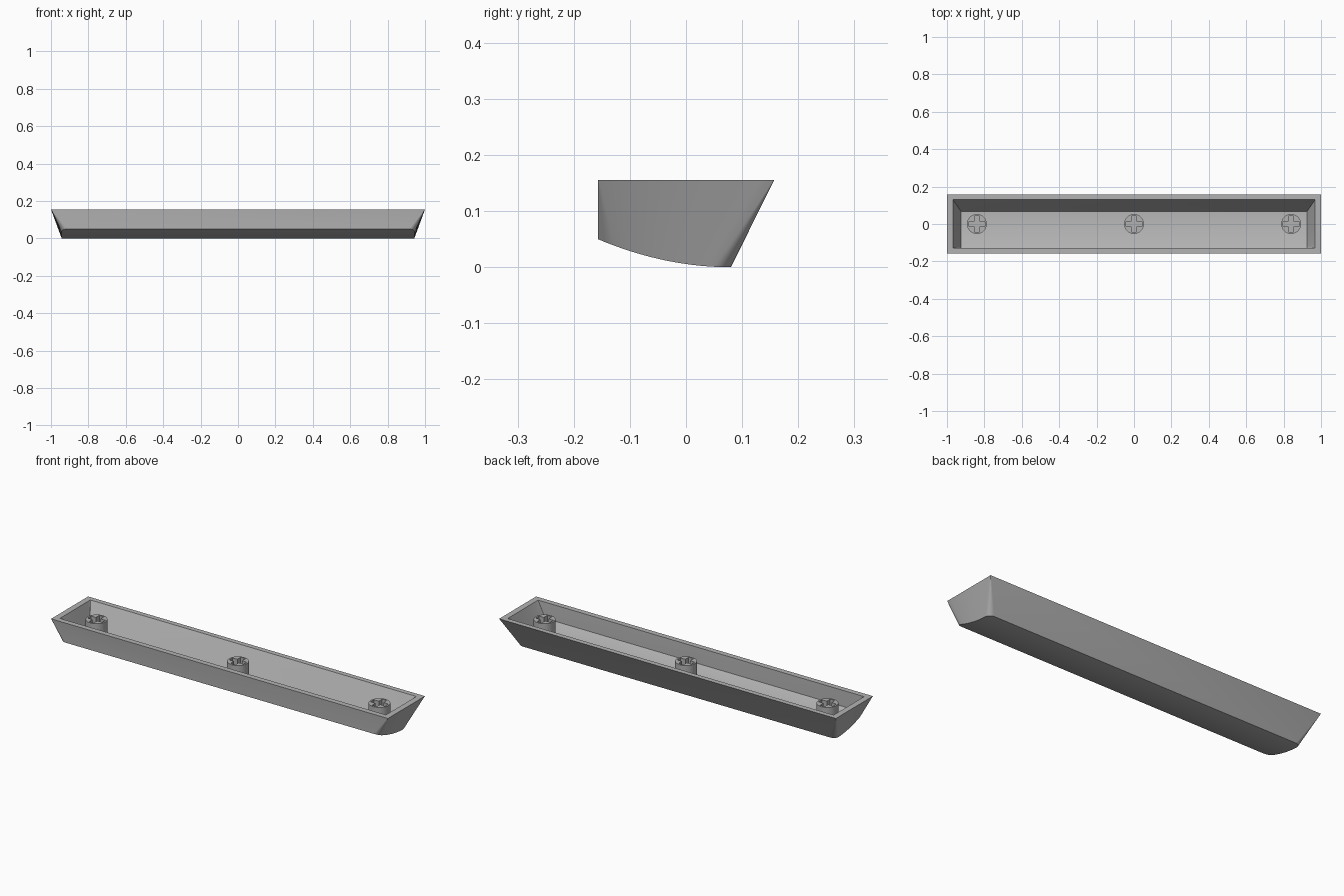
import bpy, bmesh, math

if "Cube" in bpy.data.objects:
    bpy.data.objects.remove(bpy.data.objects["Cube"])

RIM_Z, STEM_TOP = 0.155, 0.136
grey = bpy.data.materials.new("plain grey")
grey.use_nodes = True
colour = (0.45, 0.45, 0.45, 1)
grey.diffuse_color = colour
grey.node_tree.nodes["Principled BSDF"].inputs["Base Color"].default_value = colour


def finish(bm, name):
    bmesh.ops.recalc_face_normals(bm, faces=bm.faces)
    mesh = bpy.data.meshes.new(name)
    bm.to_mesh(mesh)
    bm.free()
    mesh.materials.append(grey)
    obj = bpy.data.objects.new(name, mesh)
    bpy.context.collection.objects.link(obj)
    bpy.ops.object.select_all(action="DESELECT")
    obj.select_set(True)
    bpy.context.view_layer.objects.active = obj
    bpy.ops.object.shade_smooth_by_angle(angle=math.radians(30))
    return obj


def belly(y):
    """Height of the curved underside."""
    return 0.05 * ((0.08 - y) / 0.237) ** 2


def half_outline(hx, front, back, r, arc=6, side=14):
    """Right half of a rounded rectangle, from front to back."""
    turn = [math.pi / 2 * i / arc for i in range(arc + 1)]
    pts = [(hx - r + r * math.sin(a), front + r - r * math.cos(a)) for a in turn]
    y0, y1 = front + r, back - r
    pts += [(hx, y0 + (y1 - y0) * i / side) for i in range(1, side)]
    pts += [(hx - r + r * math.cos(a), back - r + r * math.sin(a)) for a in turn]
    return pts


def add_ring(bm, outline, height):
    right = [bm.verts.new((x, y, height(y))) for x, y in outline]
    left = [bm.verts.new((-x, y, height(y))) for x, y in outline]
    return right, left


def join(bm, a, b):
    loop_a, loop_b = a[0] + a[1][::-1], b[0] + b[1][::-1]
    n = len(loop_a)
    for i in range(n):
        j = (i + 1) % n
        bm.faces.new((loop_a[i], loop_a[j], loop_b[j], loop_b[i]))


def cap(bm, ring):
    right, left = ring
    for i in range(len(right) - 1):
        bm.faces.new((right[i], right[i + 1], left[i + 1], left[i]))


# Hollow tapered shell with a curved underside and an open top
bm = bmesh.new()
outer_rim = add_ring(bm, half_outline(1.0, -0.157, 0.157, 0.001), lambda y: RIM_Z)
outer_low = add_ring(bm, half_outline(0.943, -0.157, 0.08, 0.03), belly)
inner_rim = add_ring(bm, half_outline(0.968, -0.128, 0.13, 0.001), lambda y: RIM_Z)
inner_low = add_ring(bm, half_outline(0.926, -0.128, 0.068, 0.002), lambda y: belly(y) + 0.03)
join(bm, outer_rim, outer_low)
join(bm, outer_rim, inner_rim)
join(bm, inner_rim, inner_low)
cap(bm, outer_low)
cap(bm, inner_low)
finish(bm, "shell")


# Round stems with a cross-shaped socket
def loop_at(bm, pts, z):
    verts = [bm.verts.new((x, y, z)) for x, y in pts]
    edges = [bm.edges.new((verts[i - 1], verts[i])) for i in range(len(verts))]
    return verts, edges


def walls(bm, a, b):
    for i in range(len(a)):
        bm.faces.new((a[i - 1], a[i], b[i], b[i - 1]))


def stem(name, cx, radius=0.053, arm=0.043, half=0.014, sides=40):
    bm = bmesh.new()
    angles = [2 * math.pi * i / sides for i in range(sides)]
    circle = [(cx + radius * math.cos(a), radius * math.sin(a)) for a in angles]
    cross = []
    for c, s in ((1, 0), (0, 1), (-1, 0), (0, -1)):
        for u, v in ((arm, -half), (arm, half), (half, half)):
            cross.append((cx + u * c - v * s, u * s + v * c))
    top, top_edges = loop_at(bm, circle, STEM_TOP)
    base, _ = loop_at(bm, circle, 0.025)
    mouth, mouth_edges = loop_at(bm, cross, STEM_TOP)
    pit, _ = loop_at(bm, cross, 0.045)
    walls(bm, top, base)
    walls(bm, mouth, pit)
    bm.faces.new(pit)
    bmesh.ops.triangle_fill(bm, edges=top_edges + mouth_edges, use_beauty=True)
    finish(bm, name)


for name, x in (("right_stem", -0.84), ("middle_stem", 0), ("left_stem", 0.84)):
    stem(name, x)
